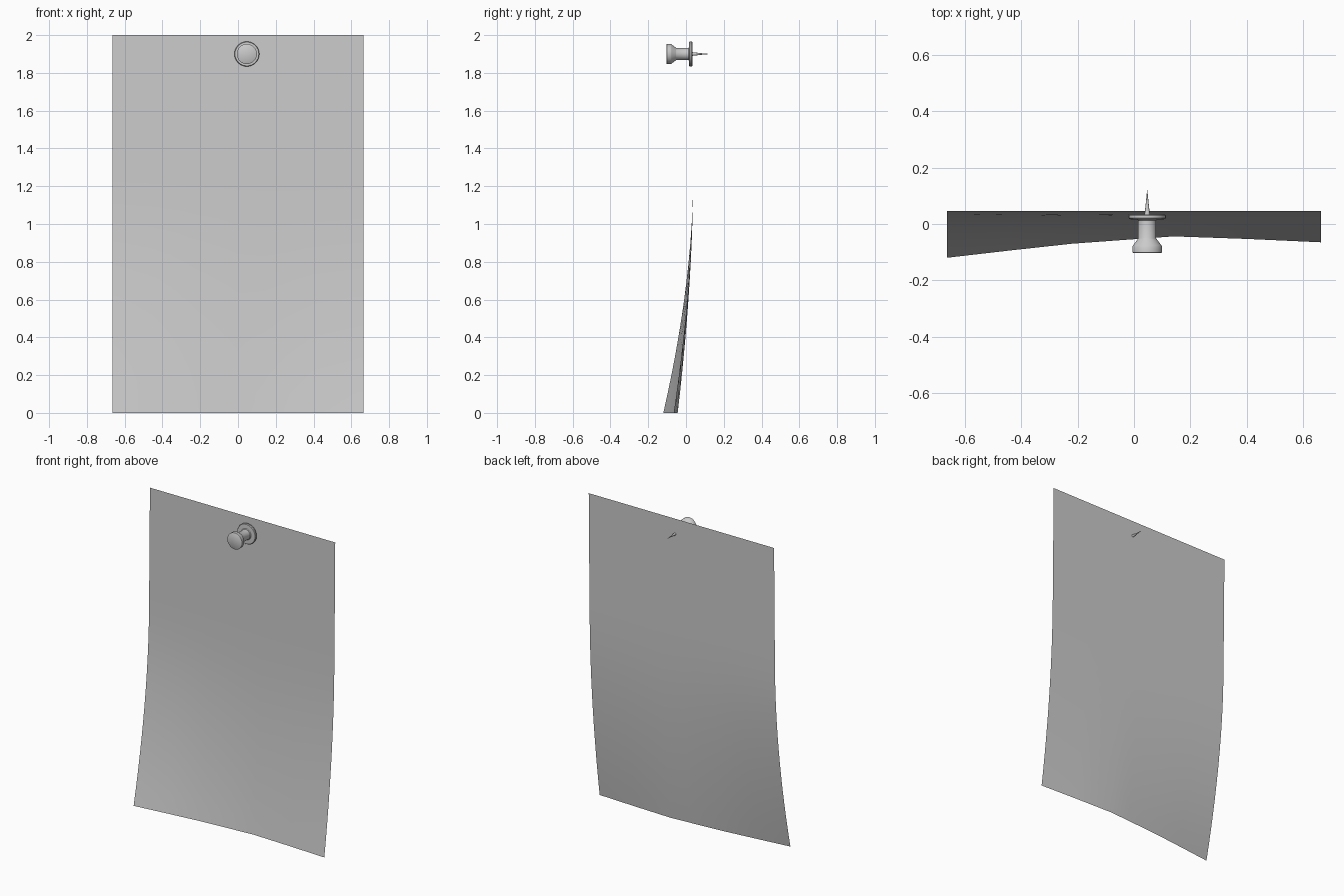
import bpy, bmesh
from math import sin, cos, pi

if "Cube" in bpy.data.objects:
    bpy.data.objects.remove(bpy.data.objects["Cube"])


def make_object(name, bm, angle):
    mesh = bpy.data.meshes.new(name)
    bm.to_mesh(mesh)
    bm.free()
    ob = bpy.data.objects.new(name, mesh)
    bpy.context.collection.objects.link(ob)
    bpy.ops.object.select_all(action='DESELECT')
    ob.select_set(True)
    bpy.context.view_layer.objects.active = ob
    bpy.ops.object.shade_smooth_by_angle(angle=angle)
    return ob


def lathe_y(name, profile, cx, cz, sides=32):
    """Closed solid turned about an axis along y; profile = (y, radius)."""
    bm = bmesh.new()
    rings = []
    for y, r in profile:
        rings.append([bm.verts.new((cx + r * cos(2 * pi * i / sides), y,
                                    cz + r * sin(2 * pi * i / sides)))
                      for i in range(sides)])
    for a, b in zip(rings, rings[1:]):
        for i in range(sides):
            j = (i + 1) % sides
            bm.faces.new((a[i], a[j], b[j], b[i]))
    bm.faces.new(rings[0])
    bm.faces.new(rings[-1])
    bmesh.ops.recalc_face_normals(bm, faces=bm.faces)
    return make_object(name, bm, 0.6)


# Paper sheet: flat at the top, curling forward at the bottom
TOP_Y = 0.047
bottom = [(-0.665, -0.12), (-0.44, -0.094), (-0.22, -0.07), (0.0, -0.054),
          (0.14, -0.044), (0.40, -0.053), (0.665, -0.065)]
ROWS = 20
bm = bmesh.new()
grid = []
for k in range(ROWS + 1):
    z = 2.0 * k / ROWS
    curl = max(0.0, (1.2 - z) / 1.2) ** 1.75
    flat_y = TOP_Y - 0.010 * min(1.0, (2.0 - z) / 0.88)
    grid.append([bm.verts.new((x, flat_y + (b - flat_y) * curl, z))
                 for x, b in bottom])
for a, b in zip(grid, grid[1:]):
    for i in range(len(a) - 1):
        bm.faces.new((a[i], a[i + 1], b[i + 1], b[i]))
make_object("paper_sheet", bm, 0.6)

# Push pin: turned handle and steel needle
PX, PZ = 0.047, 1.9
lathe_y("pin_handle", [(-0.103, 0.050), (-0.101, 0.053), (-0.080, 0.053),
                       (-0.077, 0.051), (-0.054, 0.034), (-0.051, 0.032),
                       (0.012, 0.032), (0.016, 0.036), (0.017, 0.063),
                       (0.021, 0.066), (0.030, 0.066), (0.034, 0.063)], PX, PZ)
lathe_y("pin_needle", [(0.030, 0.010), (0.075, 0.005), (0.120, 0.0006)],
        PX, PZ, 12)
